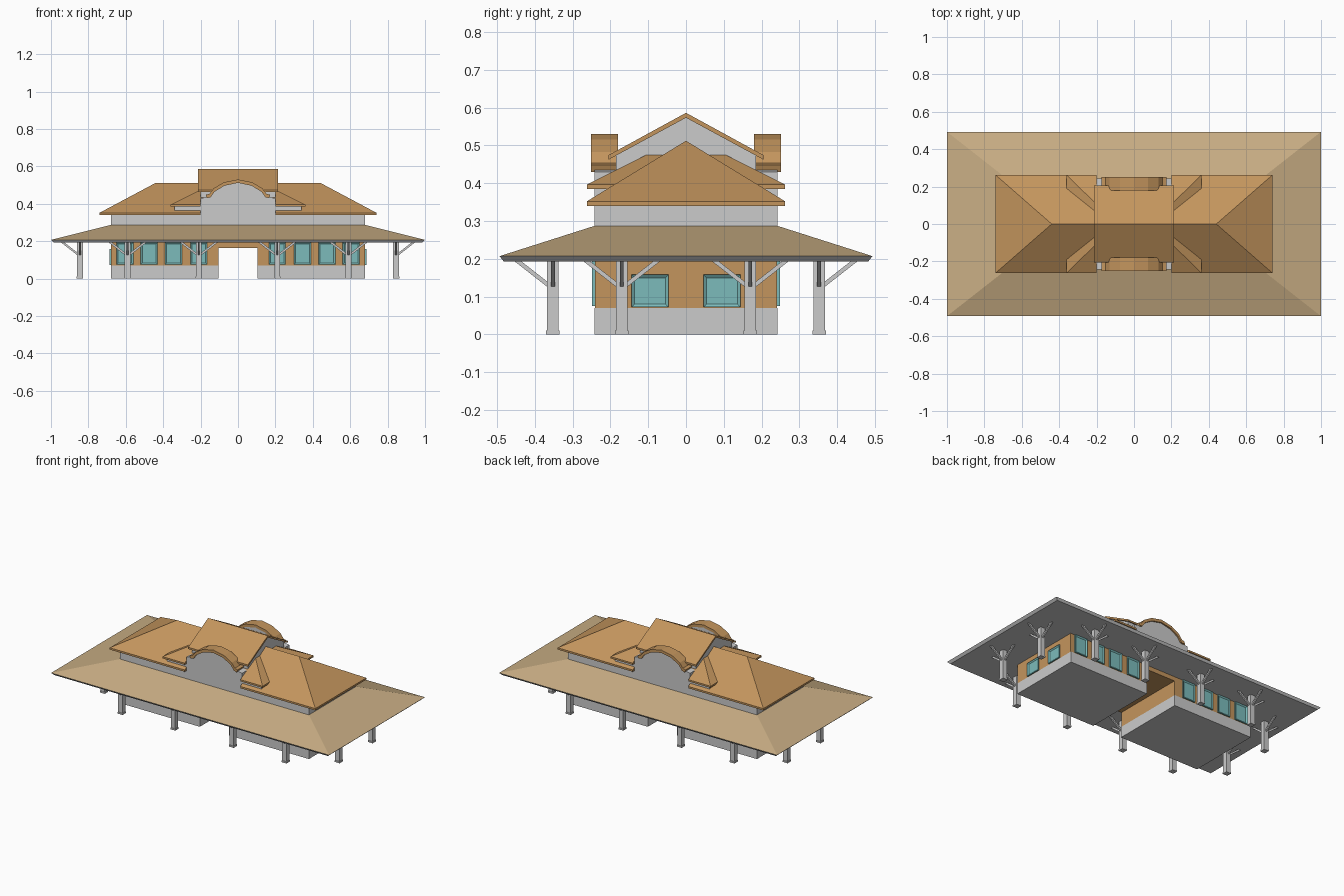
import bpy, bmesh
from mathutils import Vector

if "Cube" in bpy.data.objects:
    bpy.data.objects.remove(bpy.data.objects["Cube"])


def material(name, rgb):
    m = bpy.data.materials.new(name)
    m.diffuse_color = (*rgb, 1)
    m.use_nodes = True
    m.node_tree.nodes["Principled BSDF"].inputs["Base Color"].default_value = m.diffuse_color
    return m


ORANGE = material("orange_tile", (0.55, 0.30, 0.11))
TAN = material("tan_tile", (0.58, 0.42, 0.23))
TEAL = material("teal_paint", (0.20, 0.50, 0.50))


def finish(name, bm, mat=None):
    bmesh.ops.remove_doubles(bm, verts=bm.verts, dist=1e-5)
    bmesh.ops.recalc_face_normals(bm, faces=bm.faces)
    me = bpy.data.meshes.new(name)
    bm.to_mesh(me)
    bm.free()
    ob = bpy.data.objects.new(name, me)
    bpy.context.collection.objects.link(ob)
    if mat:
        me.materials.append(mat)
    return ob


def loft(bm, loops):
    """Join equal-length loops of points and cap both ends."""
    rows = [[bm.verts.new(p) for p in loop] for loop in loops]
    n = len(rows[0])
    for a, b in zip(rows, rows[1:]):
        for i in range(n):
            j = (i + 1) % n
            bm.faces.new((a[i], a[j], b[j], b[i]))
    bm.faces.new(rows[0])
    bm.faces.new(rows[-1])


def hip(name, rings, mat=None):
    """Stack of centred rectangles given as (half x, half y, z)."""
    bm = bmesh.new()
    loft(bm, [[(-x, -y, z), (x, -y, z), (x, y, z), (-x, y, z)] for x, y, z in rings])
    # a ridge leaves a zero-area cap
    bmesh.ops.dissolve_degenerate(bm, edges=bm.edges, dist=1e-5)
    return finish(name, bm, mat)


def box(name, x, y, z, mat=None):
    bm = bmesh.new()
    loft(bm, [[(x[0], y[0], h), (x[1], y[0], h), (x[1], y[1], h), (x[0], y[1], h)] for h in z])
    return finish(name, bm, mat)


def prism(name, pts, axis, a, b, mat=None):
    """Profile of (across, z) points extruded along x or y."""
    put = (lambda u, z, t: (t, u, z)) if axis == "x" else (lambda u, z, t: (u, t, z))
    bm = bmesh.new()
    loft(bm, [[put(u, z, t) for u, z in pts] for t in (a, b)])
    return finish(name, bm, mat)


def mirrored(half):
    """Complete a profile listed from the right edge to the centre."""
    return half + [(-u, z) for u, z in reversed(half) if u > 0]


# Ground floor: grey plinth and orange walls either side of the passage
for s in (-1, 1):
    xs = sorted((s * 0.105, s * 0.68))
    box("plinth", xs, (-0.242, 0.242), (0, 0.07))
    box("lower_wall", xs, (-0.24, 0.24), (0.07, 0.2), ORANGE)
box("passage_lintel", (-0.105, 0.105), (-0.24, 0.24), (0.165, 0.2), ORANGE)

# Platform canopy
hip("canopy_fascia", [(0.985, 0.482, 0.193), (1, 0.493, 0.207)])
hip("canopy_roof", [(1, 0.493, 0.207), (0.68, 0.242, 0.287)], TAN)

# Upper walls
box("upper_wall", (-0.68, 0.68), (-0.242, 0.242), (0.28, 0.345))
box("flank_wall", (-0.34, 0.34), (-0.242, 0.242), (0.34, 0.39))

# Main and flank hip roofs, with the eaves cut away at the arched dormers
roofs = [
    hip("main_roof", [(0.74, 0.262, 0.34), (0.74, 0.262, 0.352), (0.44, 0, 0.512)], ORANGE),
    hip("flank_roof", [(0.36, 0.262, 0.385), (0.36, 0.262, 0.396), (0.195, 0.1, 0.477)], ORANGE),
]
for s in (-1, 1):
    cutter = box("eave_cutter", (-0.2, 0.2), sorted((s * 0.235, s * 0.3)), (0.3, 0.5))
    cutter.hide_render = True
    cutter.hide_viewport = True
    for roof in roofs:
        mod = roof.modifiers.new("eave_cut", "BOOLEAN")
        mod.operation = "DIFFERENCE"
        mod.solver = "EXACT"
        mod.object = cutter

# Raised central gable
prism("gable_wall", mirrored([(0.185, 0.4), (0.185, 0.474), (0, 0.574)]), "x", -0.2, 0.2)
prism("gable_roof", [(-0.205, 0.474), (0, 0.586), (0.205, 0.474),
                     (0.205, 0.462), (0, 0.573), (-0.205, 0.462)], "x", -0.215, 0.215, ORANGE)

# Arched dormers front and back
arch = mirrored([(0.173, 0.448), (0.153, 0.453), (0.13, 0.483), (0.075, 0.515), (0, 0.53)])
under = [(u * 0.96, z - 0.018) for u, z in reversed(arch)]
wall = mirrored([(0.2, 0.285), (0.2, 0.43), (0.15, 0.437), (0.125, 0.467), (0.072, 0.498), (0, 0.513)])
for s in (-1, 1):
    prism("dormer_roof", arch + under, "y", s * 0.18, s * 0.251, ORANGE)
    prism("dormer_wall", wall, "y", s * 0.185, s * 0.242)


def window(x, y, z0, z1, width, out):
    """Framed window on a wall, facing the unit direction out."""
    out = Vector(out)
    side = Vector((-out.y, out.x, 0))
    base = Vector((x, y, 0))
    h = width / 2
    bm = bmesh.new()
    loft(bm, [[base + side * u + out * d + Vector((0, 0, z))
               for u, z in ((-h, z0), (h, z0), (h, z1), (-h, z1))] for d in (-0.01, 0.008)])
    bmesh.ops.recalc_face_normals(bm, faces=bm.faces)
    face = [f for f in bm.faces if f.normal.dot(out) > 0.9]
    bmesh.ops.inset_region(bm, faces=face, thickness=0.012, depth=0)
    bmesh.ops.translate(bm, verts=face[0].verts, vec=out * -0.006)
    finish("window", bm, TEAL)


for s in (-1, 1):
    for x in (0.21, 0.345, 0.475, 0.605):
        for t in (-1, 1):
            window(t * x, s * 0.24, 0.075, 0.193, 0.09, (0, s, 0))
    for y in (-0.095, 0.095):
        window(s * 0.68, y, 0.072, 0.158, 0.098, (s, 0, 0))


def post(x, y, out):
    """Canopy post with three diagonal braces."""
    r = 0.0155
    bm = bmesh.new()
    loft(bm, [[(x + a * w, y + b * w, z) for a, b in ((-1, -1), (1, -1), (1, 1), (-1, 1))]
              for w, z in ((r + 0.002, 0), (r + 0.002, 0.01), (r, 0.011), (r, 0.2))])
    finish("canopy_post", bm)
    out = Vector(out)
    side = Vector((-out.y, out.x, 0))
    bm = bmesh.new()
    for d in (out, side, -side):
        across = Vector((-d.y, d.x, 0)) * 0.005
        loft(bm, [[Vector((x, y, z)) + d * u + across * k
                   for u, z in ((0.01, 0.122), (0.01, 0.136), (0.088, 0.197), (0.106, 0.197))]
                  for k in (-1, 1)])
    finish("post_brace", bm)


for s in (-1, 1):
    for x in (-0.59, -0.21, 0.21, 0.59):
        post(x, s * 0.352, (0, s, 0))
    for y in (-0.17, 0.17):
        post(s * 0.845, y, (s, 0, 0))
